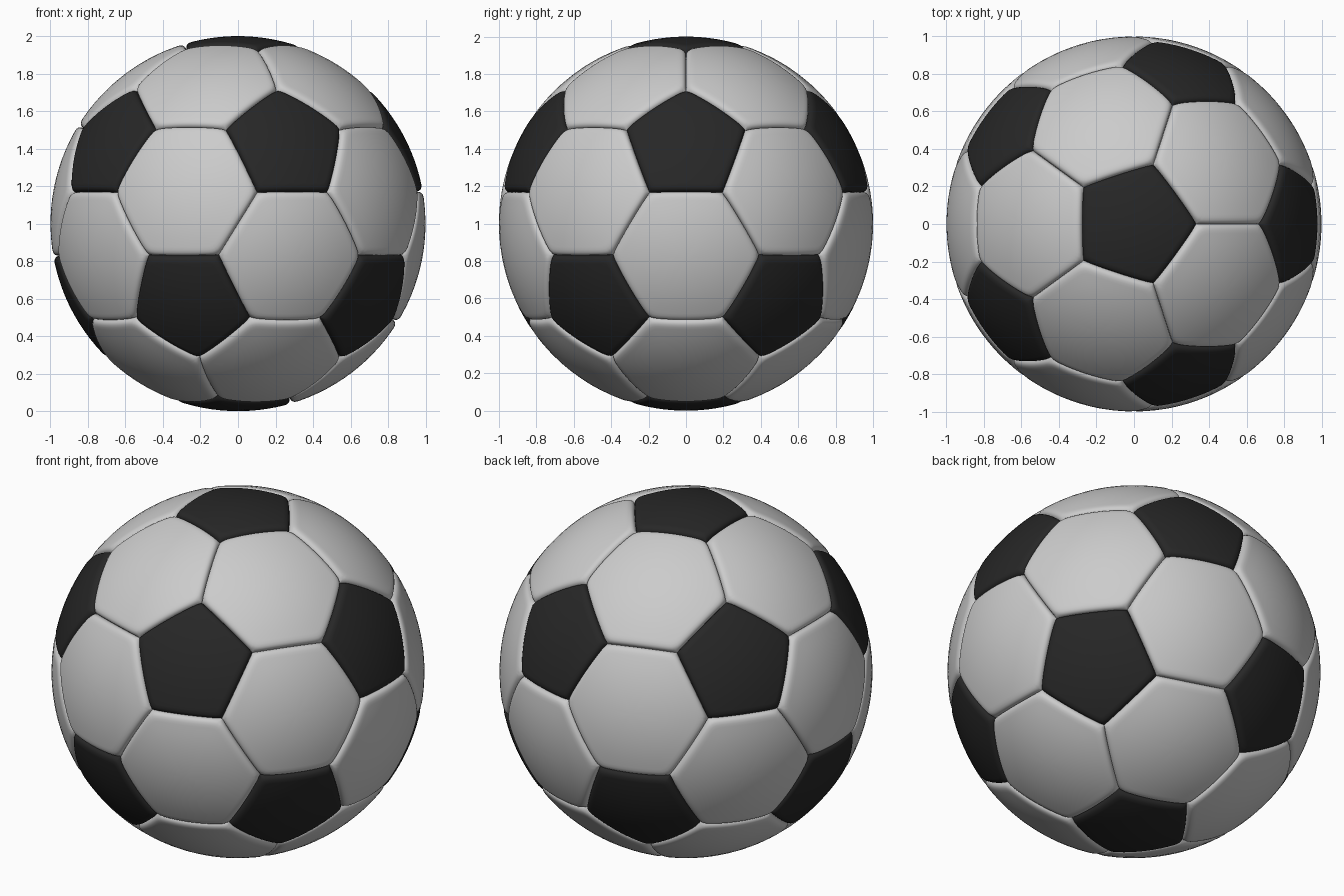
import bpy, bmesh, math
from itertools import combinations, permutations
from mathutils import Vector

if "Cube" in bpy.data.objects:
    bpy.data.objects.remove(bpy.data.objects["Cube"])

SEG = 14  # samples along each panel side
# (inset from seam, radius): rounded lip of a panel
LIP = [(0.0, 0.966), (0.002, 0.979), (0.006, 0.988), (0.012, 0.994), (0.02, 0.998), (0.032, 1.0)]
INNER = [0.85, 0.7, 0.55, 0.4, 0.25, 0.12]

# Icosahedron points: poles plus two staggered rings
h, r = 1 / math.sqrt(5), 2 / math.sqrt(5)
ico = [Vector((0, 0, 1)), Vector((0, 0, -1))]
for k in range(5):
    a = math.radians(72 * k)
    b = a + math.radians(36)
    ico.append(Vector((r * math.cos(a), r * math.sin(a), h)))
    ico.append(Vector((r * math.cos(b), r * math.sin(b), -h)))


def near(p, q):
    return 0.1 < (p - q).length < 1.2


def add_panel(bm, corners):
    """One domed panel with a rounded lip, projected on the sphere."""
    c = sum(corners, Vector()) / len(corners)
    n = c.normalized()
    u = (corners[0] - c).normalized()
    v = n.cross(u)
    corners = sorted(corners, key=lambda p: math.atan2((p - c).dot(v), (p - c).dot(u)))
    apothem = ((corners[0] + corners[1]) / 2 - c).length
    outline = []
    for i, p in enumerate(corners):
        q = corners[(i + 1) % len(corners)]
        for j in range(SEG):
            s = math.sin(math.pi / 2 * (2 * j / SEG - 1))
            outline.append((p.lerp(q, (s + 1) / 2), abs(s) ** 12))
    levels = [(1 - d / apothem, rad) for d, rad in LIP] + [(t, 1.0) for t in INNER]
    rings = []
    for k, (t, rad) in enumerate(levels):
        soft = 0.03 * min(k, 2) / 2  # corner rounding above the seam
        rings.append([bm.verts.new(c.lerp(p, t * (1 - soft * w)).normalized() * rad)
                      for p, w in outline])
    m = len(outline)
    for lo, hi in zip(rings, rings[1:]):
        for i in range(m):
            bm.faces.new((lo[i], lo[(i + 1) % m], hi[(i + 1) % m], hi[i]))
    tip = bm.verts.new(n)
    for i in range(m):
        bm.faces.new((rings[-1][i], rings[-1][(i + 1) % m], tip))


def make_object(name, panels):
    bm = bmesh.new()
    for corners in panels:
        add_panel(bm, corners)
    for f in bm.faces:
        f.smooth = True
    me = bpy.data.meshes.new(name)
    bm.to_mesh(me)
    bm.free()
    ob = bpy.data.objects.new(name, me)
    ob.location.z = 1
    bpy.context.collection.objects.link(ob)
    return ob


# Pentagons around each icosahedron point, hexagons on each icosahedron face
pentagons = [[(2 * p + q) / 3 for q in ico if near(p, q)] for p in ico]
hexagons = [[(2 * p + q) / 3 for p, q in permutations(tri, 2)]
            for tri in combinations(ico, 3)
            if all(near(p, q) for p, q in combinations(tri, 2))]

make_object("hexagon_panels", hexagons)
black = bpy.data.materials.new("black")
black.diffuse_color = (0.02, 0.02, 0.02, 1)
black.use_nodes = True
black.node_tree.nodes["Principled BSDF"].inputs["Base Color"].default_value = black.diffuse_color
make_object("pentagon_panels", pentagons).data.materials.append(black)
